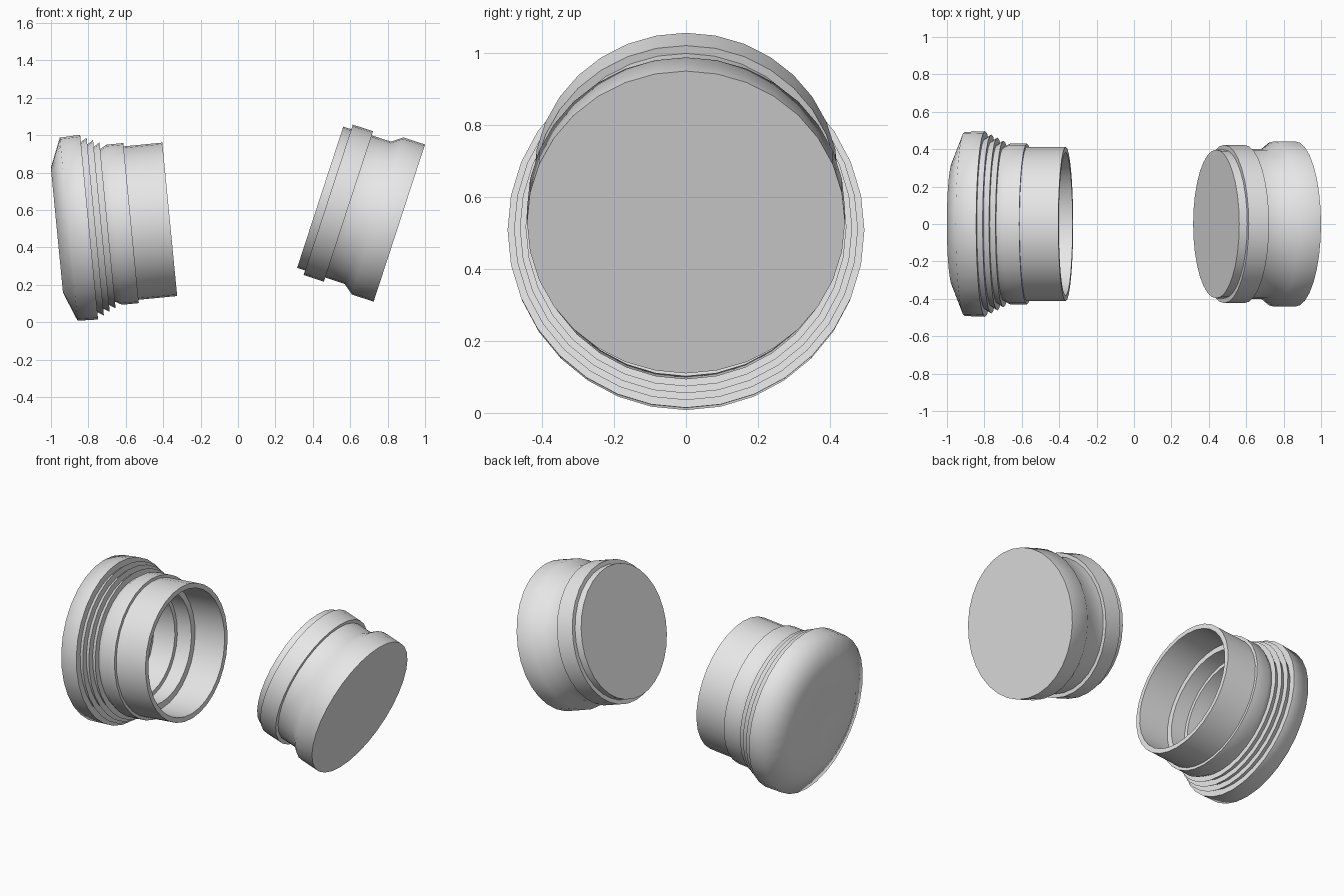
import bpy, bmesh
from math import sin, cos, pi, radians

SEGMENTS = 32

old = bpy.data.objects.get("Cube")
if old:
    bpy.data.objects.remove(old, do_unlink=True)

grey = bpy.data.materials.new("light_grey")
grey.use_nodes = True
colour = (0.8, 0.8, 0.8, 1)
grey.diffuse_color = colour
grey.node_tree.nodes["Principled BSDF"].inputs["Base Color"].default_value = colour


def ring(bm, u, r, diamond=False):
    """Circle (or four-cornered diamond) of vertices around the local x axis."""
    verts = []
    for i in range(SEGMENTS):
        c, s = cos(2 * pi * i / SEGMENTS), sin(2 * pi * i / SEGMENTS)
        k = r / (abs(c) + abs(s)) if diamond else r
        verts.append(bm.verts.new((u, k * c, k * s)))
    return verts


def bridge(bm, a, b):
    for i in range(SEGMENTS):
        j = (i + 1) % SEGMENTS
        bm.faces.new((a[i], a[j], b[j], b[i]))


def lathe(name, profile, location, tilt, dimple=None):
    """Closed turned part; profile is (distance along axis, radius)."""
    bm = bmesh.new()
    rings = [ring(bm, u, r) for u, r in profile]
    for a, b in zip(rings, rings[1:]):
        bridge(bm, a, b)
    bm.faces.new(rings[-1])
    if dimple:
        # shallow four-sided recess in the first end face
        size, depth = dimple
        u = profile[0][0]
        inner = ring(bm, u, size, diamond=True)
        bridge(bm, rings[0], inner)
        tip = bm.verts.new((u + depth, 0, 0))
        for i in range(SEGMENTS):
            bm.faces.new((inner[i], inner[(i + 1) % SEGMENTS], tip))
    else:
        bm.faces.new(rings[0])
    bmesh.ops.recalc_face_normals(bm, faces=bm.faces)
    mesh = bpy.data.meshes.new(name)
    bm.to_mesh(mesh)
    bm.free()
    mesh.materials.append(grey)
    obj = bpy.data.objects.new(name, mesh)
    bpy.context.collection.objects.link(obj)
    obj.location = location
    obj.rotation_euler.y = radians(tilt)
    bpy.ops.object.select_all(action="DESELECT")
    obj.select_set(True)
    bpy.context.view_layer.objects.active = obj
    bpy.ops.object.shade_smooth_by_angle(angle=radians(75))
    return obj


# Hollow socket: domed cap, ridges, collar, sleeve, then the stepped bore
cap = [(-0.606, 0.335), (-0.543, 0.492), (-0.433, 0.496)]
ridges = []
for n in range(3):
    u, r = -0.433 + 0.033 * n, 0.457 - 0.016 * n
    ridges += [(u, r), (u + 0.033, r + 0.021)]
collar = [(-0.334, 0.41), (-0.298, 0.43), (-0.208, 0.43)]
sleeve = [(-0.208, 0.412), (0, 0.412)]
bore = [(0, 0.382), (-0.21, 0.382), (-0.21, 0.345), (-0.31, 0.345),
        (-0.31, 0.32), (-0.46, 0.32)]
lathe("hollow_socket", cap + ridges + collar + sleeve + bore,
      (-0.365, 0, 0.55), -5.55, dimple=(0.19, 0.02))

# Solid plug: end disc, flange, neck and flared base
plug = [(-0.445, 0.397), (-0.4, 0.397), (-0.4, 0.423), (-0.286, 0.423),
        (-0.286, 0.4), (-0.177, 0.4), (-0.122, 0.442), (0, 0.442)]
lathe("solid_plug", plug, (0.8625, 0, 0.53), 18.1)
